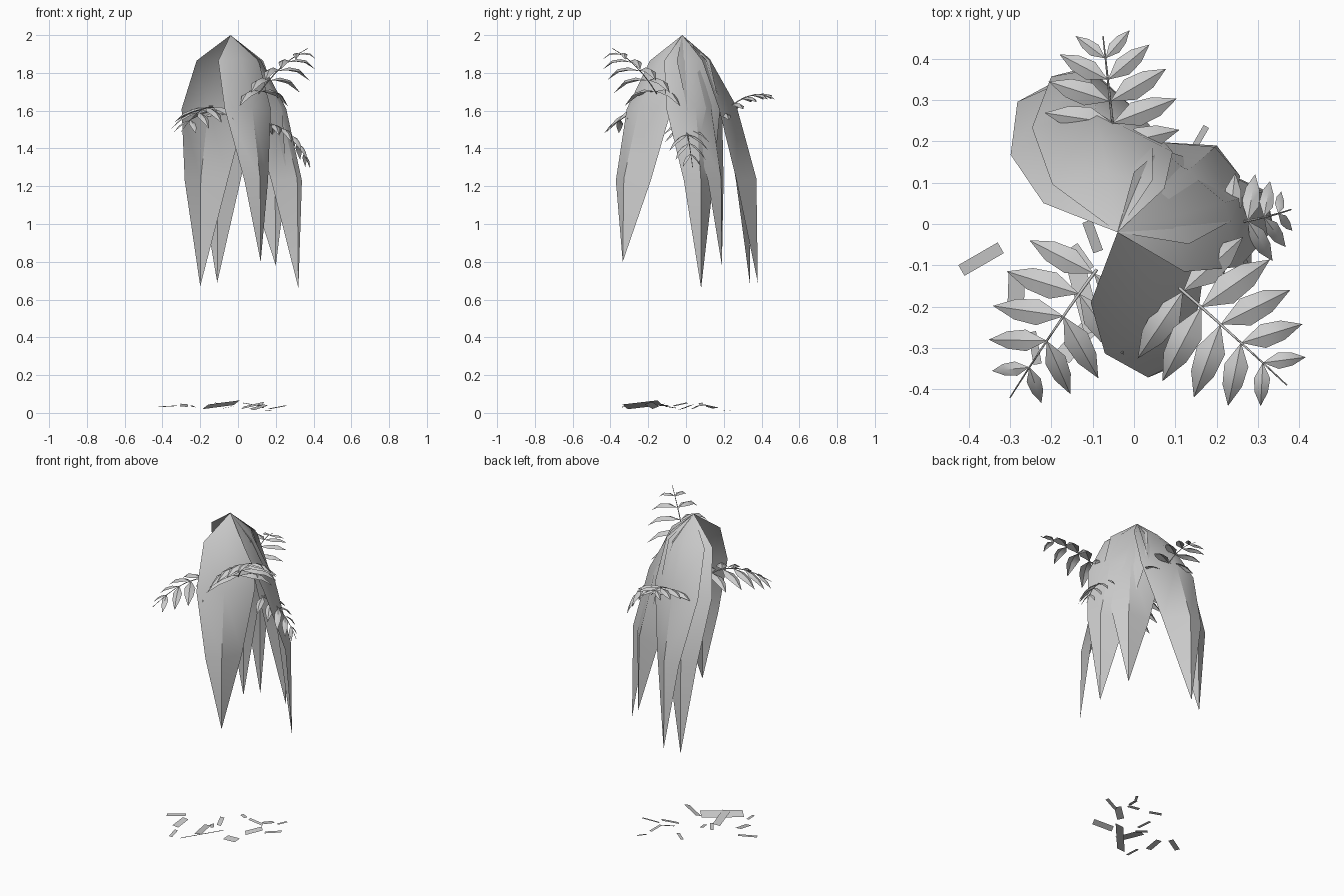
import bpy, math
from mathutils import Vector

if "Cube" in bpy.data.objects:
    bpy.data.objects.remove(bpy.data.objects["Cube"])

APEX = Vector((-0.04, -0.02, 2.0))
UP = Vector((0, 0, 1))


def mesh_object(name, verts, faces, smooth=True):
    me = bpy.data.meshes.new(name)
    me.from_pydata([tuple(v) for v in verts], [], faces)
    ob = bpy.data.objects.new(name, me)
    bpy.context.collection.objects.link(ob)
    if smooth:
        bpy.ops.object.select_all(action='DESELECT')
        ob.select_set(True)
        bpy.context.view_layer.objects.active = ob
        bpy.ops.object.shade_smooth_by_angle(angle=math.radians(38))
    return ob


def blade(rows, verts, faces):
    """Pointed folded leaf: rows = [base, (left, mid, right)..., tip]."""
    o = len(verts)
    verts.append(rows[0])
    for r in rows[1:-1]:
        verts.extend(r)
    verts.append(rows[-1])
    n = len(rows) - 2
    tip = o + 1 + 3 * n
    for c in (0, 1):
        faces.append((o, o + 1 + c, o + 2 + c))
        for i in range(n - 1):
            a = o + 1 + 3 * i + c
            faces.append((a, a + 3, a + 4, a + 1))
        a = o + 1 + 3 * (n - 1) + c
        faces.append((a, tip, a + 1))


# Big hanging leaves meeting at the top; one half is broad, the other swept back
def hanging_leaf(name, tip, broad):
    """broad = -1: broad half clockwise from the midrib, +1: counter-clockwise."""
    tip = Vector(tip)
    d = (tip - APEX) * Vector((1, 1, 0))
    k = d.length / 0.385
    d.normalize()
    side = Vector((-d.y, d.x, 0)) * broad
    rows = [APEX]
    # midrib reach, broad edge (reach, width), swept edge (reach, width), height
    for mid, b, bw, s, sw, z in ((0.140, 0.134, 0.135, 0.08, 0.13, 1.865),
                                 (0.278, 0.270, 0.16, 0.16, 0.165, 1.61),
                                 (0.378, 0.378, 0.093, 0.26, 0.102, 1.23)):
        axis = Vector((APEX.x, APEX.y, z))
        rows.append((axis + d * b * k + side * bw,
                     axis + d * mid * k + UP * 0.01,
                     axis + d * s * k - side * sw))
    rows.append(tip)
    verts, faces = [], []
    blade(rows, verts, faces)
    mesh_object(name, verts, faces)


hanging_leaf("front_leaf", (0.12, -0.335, 0.80), -1)
hanging_leaf("right_leaf", (0.32, 0.08, 0.66), -1)
hanging_leaf("back_right_leaf", (0.20, 0.19, 0.78), -1)
hanging_leaf("back_leaf", (-0.11, 0.38, 0.69), 1)
hanging_leaf("back_left_leaf", (-0.20, 0.34, 0.67), 1)


# Feathery fronds: a thin stem with pairs of drooping leaflets
def frond(name, p0, p1, p2, size, droop, pairs=5):
    p0, p1, p2 = Vector(p0), Vector(p1), Vector(p2)

    def at(t):
        return p0 * (1 - t) ** 2 + p1 * 2 * t * (1 - t) + p2 * t * t

    cu = bpy.data.curves.new(name + "_stem", 'CURVE')
    cu.dimensions = '3D'
    cu.bevel_depth = 0.004
    cu.bevel_resolution = 0
    sp = cu.splines.new('POLY')
    sp.points.add(6)
    for i, p in enumerate(sp.points):
        p.co = (*at(i / 6), 1)
        p.radius = 1 - 0.6 * i / 6
    ob = bpy.data.objects.new(name + "_stem", cu)
    bpy.context.collection.objects.link(ob)

    verts, faces = [], []
    for i in range(pairs):
        f = i / (pairs - 1)
        t = 0.04 + 0.76 * f
        base = at(t)
        tan = (at(t + 0.02) - at(t - 0.02)).normalized()
        flat = Vector((tan.x, tan.y, 0)).normalized()
        across = Vector((-flat.y, flat.x, 0))
        ang = math.radians(80 - 33 * f)
        length = size * (0.9 + 0.35 * f - 0.75 * f * f)
        for s in (-1, 1):
            d = tan * math.cos(ang) + across * s * math.sin(ang)
            w = across * math.cos(ang) - flat * s * math.sin(ang)
            rows = [base]
            for u, half in ((0.36, 0.18), (0.68, 0.145)):
                c = base + d * length * u + UP * droop * length * (0.4 * u - 1.1 * u * u)
                h = w * half * length
                dz = UP * length * 0.08
                rows.append((c + h - dz, c, c - h - dz))
            rows.append(base + d * length - UP * droop * length * 0.9)
            blade(rows, verts, faces)
    mesh_object(name + "_leaflets", verts, faces)


frond("front_right_frond", (0.11, -0.155, 1.69), (0.22, -0.25, 1.85), (0.37, -0.39, 1.93), 0.22, 0.58)
frond("front_left_frond", (-0.09, -0.11, 1.60), (-0.18, -0.23, 1.67), (-0.30, -0.42, 1.49), 0.195, 0.42)
frond("back_frond", (-0.045, 0.18, 1.57), (-0.06, 0.32, 1.72), (-0.075, 0.455, 1.68), 0.18, 0.35)
frond("right_frond", (0.17, -0.01, 1.53), (0.31, 0.01, 1.50), (0.38, 0.035, 1.30), 0.135, 0.5)


# Flat scraps on the ground: x, y, z, length, width, heading, tilt, roll
scraps = [(-0.37, -0.085, 0.035, 0.11, 0.03, 30, 3, 5),
          (-0.285, -0.165, 0.04, 0.10, 0.04, 88, 8, 5),
          (-0.09, -0.23, 0.043, 0.25, 0.05, 48, 5, -30),
          (-0.12, -0.18, 0.045, 0.17, 0.045, -75, 5, 8),
          (-0.10, -0.03, 0.045, 0.08, 0.025, 110, 12, 10),
          (-0.125, -0.08, 0.03, 0.07, 0.02, -55, 8, 5),
          (-0.24, -0.30, 0.035, 0.08, 0.02, 100, 6, 8),
          (0.08, -0.18, 0.04, 0.12, 0.04, -20, 12, 20),
          (0.11, 0.00, 0.03, 0.10, 0.04, 40, 14, 10),
          (0.07, 0.08, 0.045, 0.09, 0.02, 5, -10, 10),
          (0.21, 0.05, 0.03, 0.10, 0.02, 20, 10, 10),
          (0.12, 0.13, 0.035, 0.08, 0.025, 75, -12, 10),
          (-0.05, 0.13, 0.03, 0.07, 0.02, -35, 9, 10),
          (0.16, 0.21, 0.012, 0.06, 0.015, 60, 4, 5)]
verts, faces = [], []
for x, y, z, length, width, heading, tilt, roll in scraps:
    a, b, r = math.radians(heading), math.radians(tilt), math.radians(roll)
    d = Vector((math.cos(a) * math.cos(b), math.sin(a) * math.cos(b), math.sin(b))) * length / 2
    w = Vector((-math.sin(a) * math.cos(r), math.cos(a) * math.cos(r), math.sin(r))) * width / 2
    c = Vector((x, y, z))
    o = len(verts)
    verts += [c - d - w, c + d - w, c + d + w, c - d + w]
    faces.append((o, o + 1, o + 2, o + 3))
mesh_object("ground_scraps", verts, faces, smooth=False)
